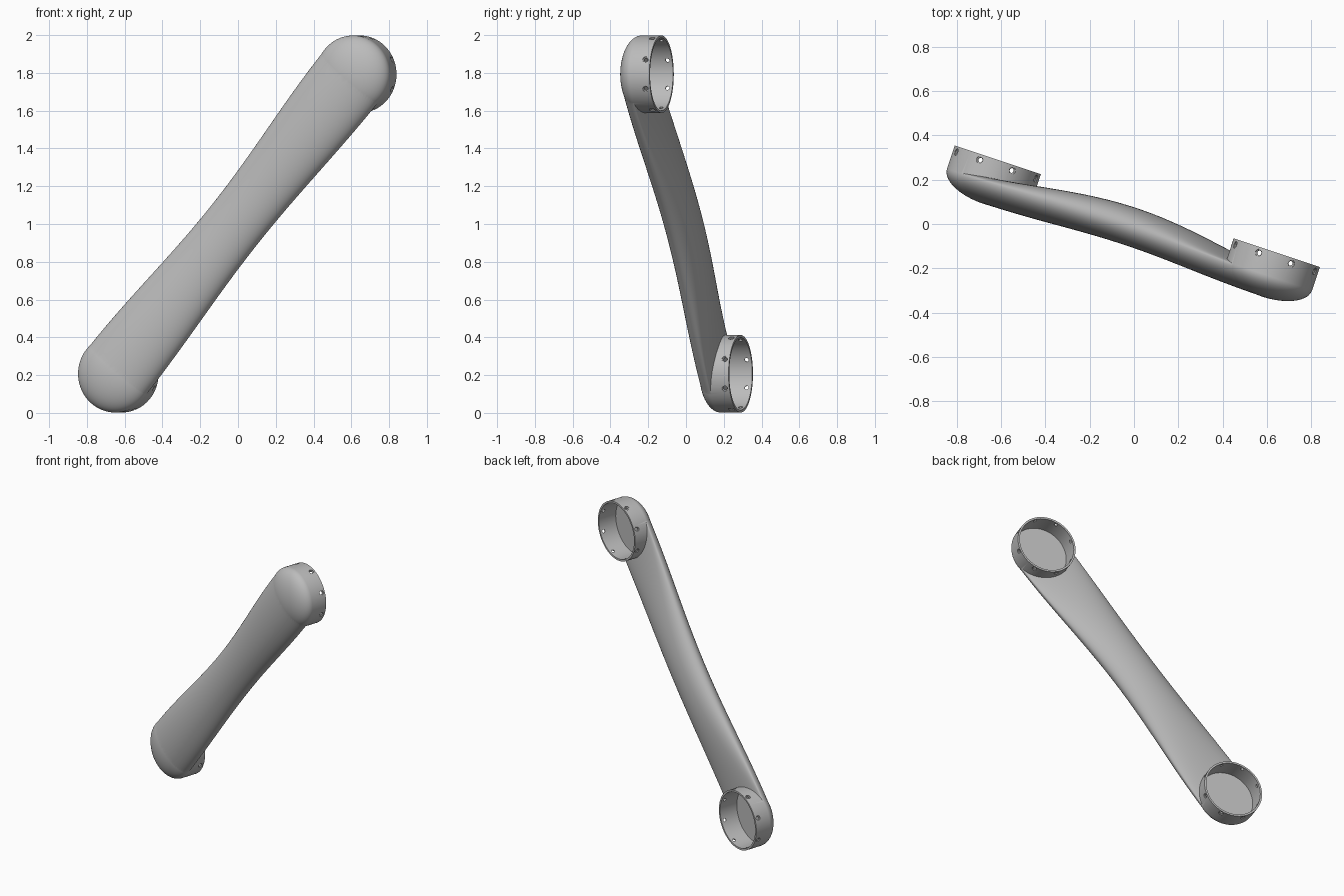
import bpy, bmesh, math
from mathutils import Matrix, Vector

cube = bpy.data.objects.get("Cube")
if cube:
    bpy.data.objects.remove(cube, do_unlink=True)

HALF = 1.034      # half distance between the joint centres
R = 0.205         # joint radius
RIM = 0.081       # height of the joint openings
FRONT, WIDEST = -0.128, -0.03

# Link frame: along the link, across it, and out of the joint openings
out = Vector((0.316, 0.949, 0)).normalized()
side = Vector((out.y, -out.x, 0))
along = (side * 0.642 + Vector((0, 0, 0.767))).normalized()
across = out.cross(along)
frame = Matrix((along, across, out)).transposed().to_4x4()
frame.translation = (-0.0106, 0.0033, 1.0)

grey = bpy.data.materials.new("light grey")
grey.use_nodes = True
color = (0.5, 0.5, 0.5, 1)
grey.diffuse_color = color
grey.node_tree.nodes["Principled BSDF"].inputs["Base Color"].default_value = color


def loft(name, rings):
    """Closed skin over a list of equal rings of points."""
    bm = bmesh.new()
    rows = [[bm.verts.new(p) for p in ring] for ring in rings]
    n = len(rows[0])
    for a, b in zip(rows, rows[1:]):
        for i in range(n):
            j = (i + 1) % n
            bm.faces.new((a[i], a[j], b[j], b[i]))
    bm.faces.new(rows[0])
    bm.faces.new(rows[-1])
    bmesh.ops.recalc_face_normals(bm, faces=bm.faces)
    mesh = bpy.data.meshes.new(name)
    bm.to_mesh(mesh)
    bm.free()
    mesh.materials.append(grey)
    obj = bpy.data.objects.new(name, mesh)
    bpy.context.collection.objects.link(obj)
    obj.matrix_world = frame
    return obj


def section(s):
    """Oval cross-section, slimmer and deeper towards the middle."""
    m = 0.5 * (1 + math.cos(math.pi * s / HALF))
    half = R - 0.002 - 0.04 * m
    front = FRONT + 0.001 + 0.024 * m
    back = -0.01 + 0.082 * m ** 0.7
    mid = WIDEST + 0.014 * m
    ring = []
    for i in range(64):
        a = math.tau * i / 64
        depth = (back - mid) if math.sin(a) > 0 else (mid - front)
        ring.append((s, half * math.cos(a), mid + depth * math.sin(a)))
    return ring


def revolve(name, profile, x, count=96):
    return loft(name, [[(x + r * math.cos(math.tau * i / count),
                         r * math.sin(math.tau * i / count), w)
                        for i in range(count)] for r, w in profile])


def drill(name, x, angle):
    """Countersunk cutter pointing outward through the joint wall."""
    radial = Vector((math.cos(angle), math.sin(angle), 0))
    tangent = Vector((-radial.y, radial.x, 0))
    centre = Vector((x, 0, 0.055))
    rings = []
    for d, r in ((0.17, 0.011), (0.197, 0.011), (0.2, 0.016), (0.23, 0.016)):
        rings.append([centre + radial * d + tangent * r * math.cos(math.tau * k / 16)
                      + Vector((0, 0, r * math.sin(math.tau * k / 16)))
                      for k in range(16)])
    return loft(name, rings)


def boolean(target, tool, operation):
    mod = target.modifiers.new(tool.name, 'BOOLEAN')
    mod.operation = operation
    mod.solver = 'EXACT'
    mod.object = tool
    tool.hide_render = True


# Arm body
arm = loft("link_arm", [section(HALF * (i / 36 - 1)) for i in range(73)])
tools = []

# Rounded joint cups joined to both ends
dome = [(R * math.sin(a), WIDEST + (FRONT - WIDEST) * math.cos(a))
        for a in (math.pi / 2 * (k + 0.3) / 16 for k in range(16))]
for label, x in (("lower", -HALF), ("upper", HALF)):
    cup = revolve(label + "_joint_cup", dome + [(R, WIDEST), (R, RIM)], x)
    boolean(arm, cup, 'UNION')
    tools.append(cup)

# Joint cavities and the ring of screw holes
start = math.atan2(across.z, along.z)
for label, x in (("lower", -HALF), ("upper", HALF)):
    cavity = revolve(label + "_cavity", [(0.192, -0.055), (0.192, 0.2)], x)
    boolean(arm, cavity, 'DIFFERENCE')
    tools.append(cavity)
    for k in range(8):
        hole = drill(label + "_screw_hole", x, start + math.tau * (k + 0.5) / 8)
        boolean(arm, hole, 'DIFFERENCE')
        tools.append(hole)

# Bake the cuts and remove the helpers
bpy.context.view_layer.update()
baked = bpy.data.meshes.new_from_object(arm.evaluated_get(bpy.context.evaluated_depsgraph_get()))
arm.modifiers.clear()
arm.data = baked
for tool in tools:
    bpy.data.objects.remove(tool, do_unlink=True)

bpy.ops.object.select_all(action='DESELECT')
arm.select_set(True)
bpy.context.view_layer.objects.active = arm
bpy.ops.object.shade_smooth_by_angle(angle=math.radians(35))
